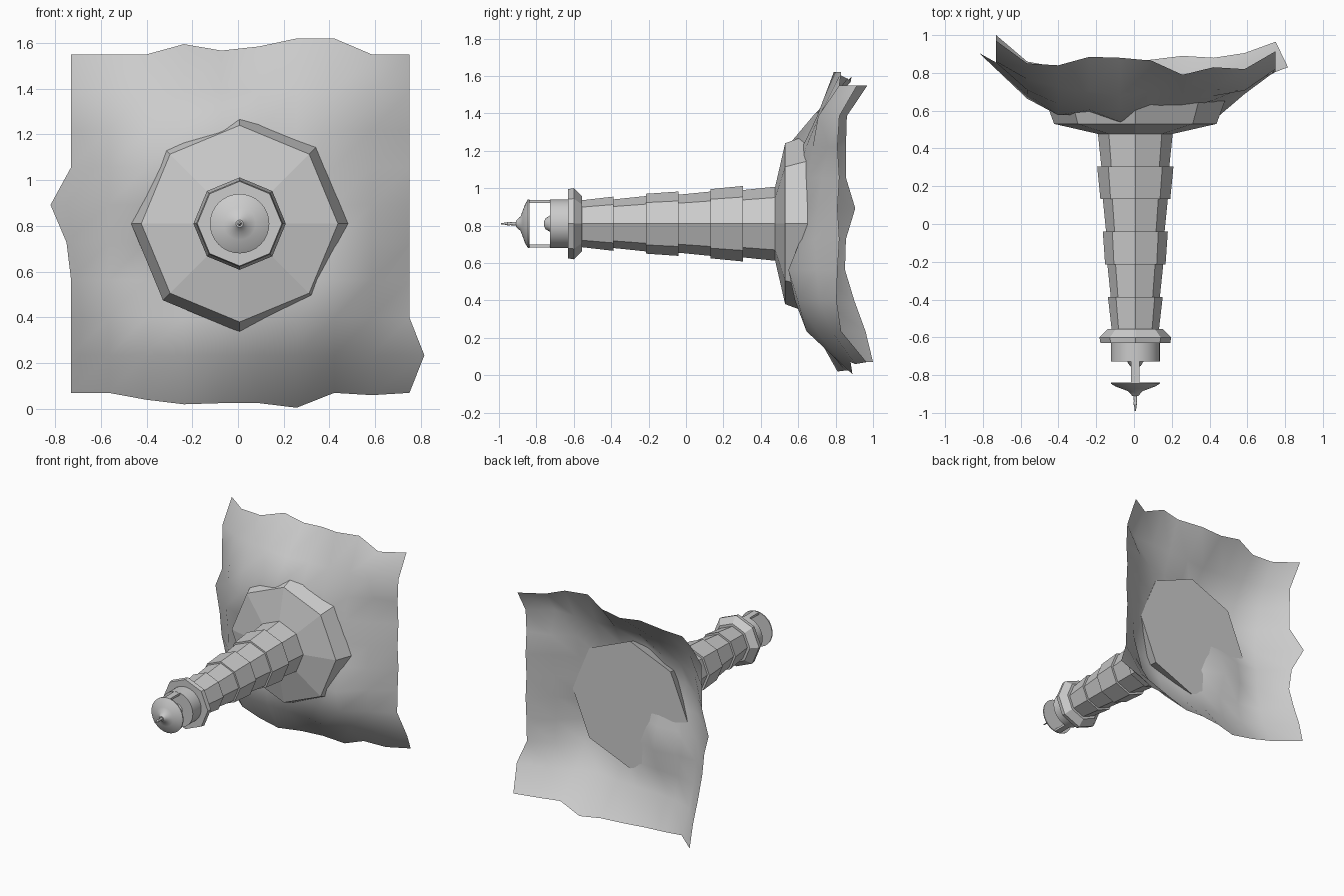
import bpy
import bmesh
import math
import random

random.seed(4)
AXIS_X, AXIS_Z = 0.007, 0.81

old_cube = bpy.data.objects.get("Cube")
if old_cube:
    bpy.data.objects.remove(old_cube, do_unlink=True)

# single plain colour
stone = bpy.data.materials.new("light_grey")
stone.use_nodes = True
stone.diffuse_color = (0.6, 0.6, 0.6, 1)
stone.node_tree.nodes["Principled BSDF"].inputs["Base Color"].default_value = stone.diffuse_color


def finish(bm, name, smooth_angle=None):
    """Turn a bmesh into a named object with the shared material."""
    mesh = bpy.data.meshes.new(name)
    bm.to_mesh(mesh)
    bm.free()
    mesh.materials.append(stone)
    obj = bpy.data.objects.new(name, mesh)
    bpy.context.collection.objects.link(obj)
    if smooth_angle:
        bpy.ops.object.select_all(action="DESELECT")
        obj.select_set(True)
        bpy.context.view_layer.objects.active = obj
        bpy.ops.object.shade_smooth_by_angle(angle=math.radians(smooth_angle))
    return obj


def turned(name, profile, sides=8, smooth_angle=None):
    """Solid turned around the tower axis; profile holds (y, radius) pairs."""
    bm = bmesh.new()
    rings = []
    for y, radius in profile:
        ring = []
        for i in range(sides):
            angle = math.tau * i / sides
            ring.append(bm.verts.new((AXIS_X + radius * math.cos(angle), y,
                                      AXIS_Z + radius * math.sin(angle))))
        rings.append(ring)
    for lower, upper in zip(rings, rings[1:]):
        for i in range(sides):
            j = (i + 1) % sides
            bm.faces.new((lower[i], lower[j], upper[j], upper[i]))
    bm.faces.new(rings[0])
    bm.faces.new(rings[-1])
    bmesh.ops.recalc_face_normals(bm, faces=bm.faces[:])
    return finish(bm, name, smooth_angle)


def box(name, center, size):
    bm = bmesh.new()
    bmesh.ops.create_cube(bm, size=1)
    bmesh.ops.scale(bm, vec=size, verts=bm.verts[:])
    bmesh.ops.translate(bm, vec=center, verts=bm.verts[:])
    return finish(bm, name)


# octagonal foundation with a sloping face
turned("foundation", [(0.475, 0.19), (0.53, 0.43), (0.65, 0.474)])

# tower of six slightly flared bands
band_radii = [(0.125, 0.145), (0.13, 0.148), (0.16, 0.172),
              (0.155, 0.172), (0.185, 0.202), (0.18, 0.198)]
band_length = 0.173
for i, (narrow, wide) in enumerate(band_radii):
    start = -0.56 + i * band_length
    turned(f"tower_band_{i + 1}", [(start, narrow), (start + band_length, wide)])

# gallery, lantern room, lamp and roof
turned("gallery", [(-0.63, 0.185), (-0.6, 0.19), (-0.555, 0.145)])
turned("lantern_drum", [(-0.728, 0.13), (-0.625, 0.13)], 32, 30)
turned("lamp", [(-0.758, 0.015), (-0.75, 0.03), (-0.725, 0.045)], 16, 40)
turned("roof", [(-0.91, 0.016), (-0.885, 0.038), (-0.873, 0.07),
                (-0.86, 0.105), (-0.845, 0.13), (-0.838, 0.13)], 32, 35)
turned("finial", [(-0.99, 0.004), (-0.96, 0.006), (-0.955, 0.01),
                  (-0.945, 0.01), (-0.94, 0.008), (-0.9, 0.01)], 12, 35)
for side, label in ((1, "upper"), (-1, "lower")):
    box(f"{label}_lantern_post", (AXIS_X, -0.785, AXIS_Z + side * 0.12),
        (0.045, 0.12, 0.016))

# ground sheet: outlines as (outward shift, depth), in even steps along each side
CELLS = 9
top_edge = [(0, .97), (0, .85), (0, .84), (.045, .885), (.017, .88),
            (.035, .865), (.07, .79), (.07, .83), (0, .82), (0, .915)]
bottom_edge = [(0, 1), (0, .86), (.03, .83), (.05, .81), (.045, .85),
               (.045, .87), (.065, .89), (0, .88), (.01, .905), (0, .965)]
left_edge = [(0, 1), (0, .96), (0, .9), (0, .85), (.02, .855),
             (.09, .905), (0, .855), (0, .855), (0, .86), (0, .97)]
right_edge = [(0, .965), (.065, .83), (0, .805), (0, .81), (0, .82),
              (0, .81), (0, .82), (0, .81), (0, .82), (0, .915)]

# swells around the foundation: x and z from the axis, height along y, spread
swells = [(-0.25, -0.19, 0.13, 0.035), (0.37, -0.3, -0.11, 0.018),
          (-0.1, 0.42, -0.08, 0.015), (-0.38, 0.24, -0.05, 0.02),
          (0.57, 0.58, -0.07, 0.015), (0.57, 0.4, 0.05, 0.015),
          (-0.57, 0.08, -0.03, 0.02), (0.25, -0.57, -0.06, 0.03),
          (0.4, 0.2, 0.03, 0.03)]


def ground_depth(dx, dz):
    """Shallow squarish bowl with local swells."""
    reach = (dx ** 4 + dz ** 4) ** 0.25
    depth = 0.58 + 0.2 * reach ** 2 + 0.45 * reach ** 4
    for sx, sz, height, spread in swells:
        depth += height * math.exp(-((dx - sx) ** 2 + (dz - sz) ** 2) / spread)
    return depth


bm = bmesh.new()
grid = []
for row in range(CELLS + 1):
    line = []
    for col in range(CELLS + 1):
        x = -0.73 + 1.48 * col / CELLS
        z = 0.07 + 1.48 * row / CELLS
        y = ground_depth(x - AXIS_X, z - AXIS_Z) + random.uniform(-0.01, 0.01)
        if col == 0:
            shift, y = left_edge[row]
            x -= shift
        elif col == CELLS:
            shift, y = right_edge[row]
            x += shift
        elif row == 0:
            shift, y = bottom_edge[col]
            z -= shift
        elif row == CELLS:
            shift, y = top_edge[col]
            z += shift
        line.append(bm.verts.new((x, y, z)))
    grid.append(line)
for row in range(CELLS):
    for col in range(CELLS):
        bm.faces.new((grid[row][col], grid[row][col + 1],
                      grid[row + 1][col + 1], grid[row + 1][col]))
for face in bm.faces:
    face.smooth = True
finish(bm, "ground")
